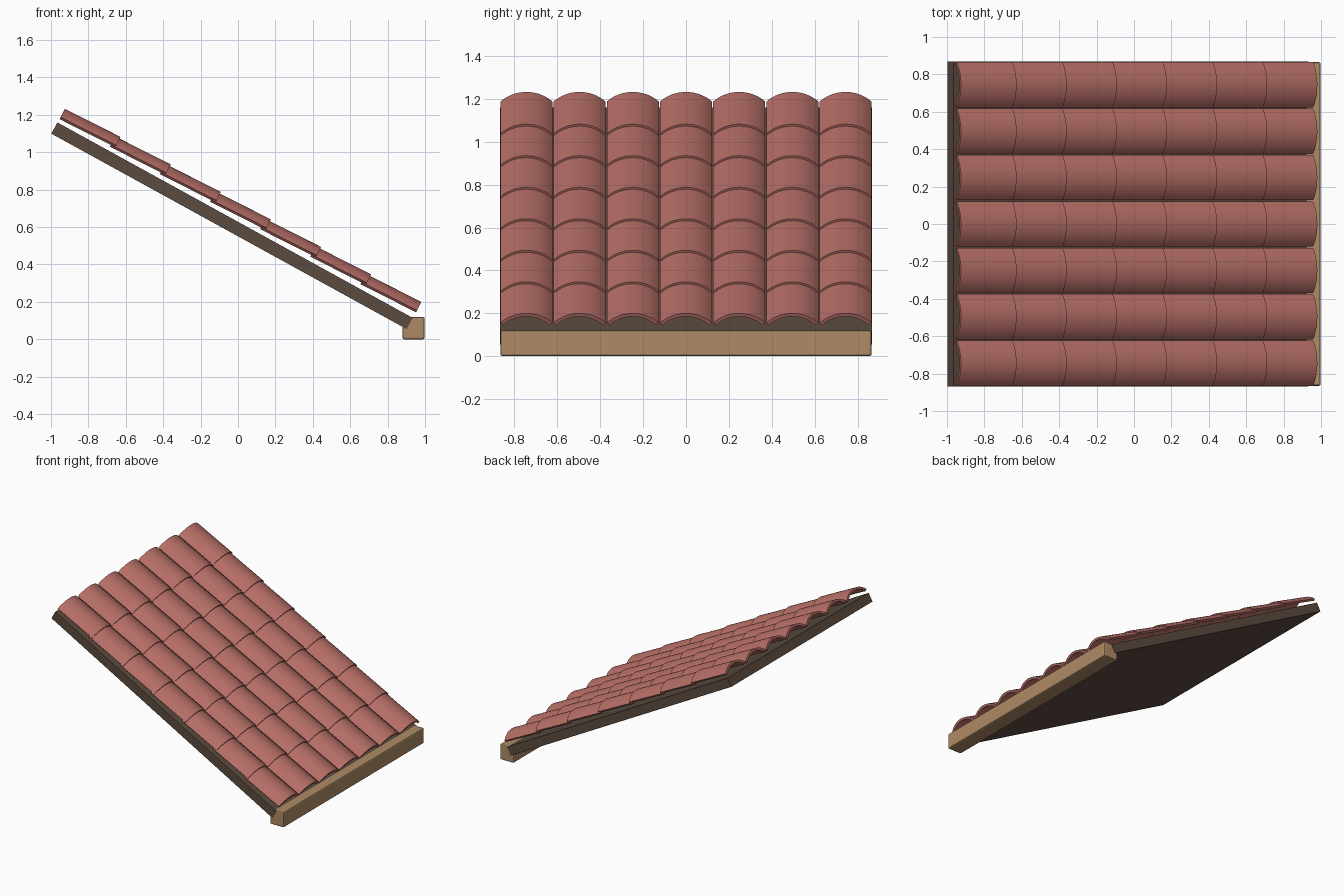
import bpy, bmesh, math
from mathutils import Matrix

cube = bpy.data.objects.get("Cube")
if cube:
    bpy.data.objects.remove(cube)


def material(name, rgb):
    m = bpy.data.materials.new(name)
    m.use_nodes = True
    m.diffuse_color = (*rgb, 1)
    m.node_tree.nodes["Principled BSDF"].inputs["Base Color"].default_value = (*rgb, 1)
    return m


clay = material("terracotta", (0.47, 0.158, 0.135))
timber = material("light timber", (0.42, 0.26, 0.13))
board = material("dark board", (0.105, 0.07, 0.05))


def add_object(name, mesh, location=(0, 0, 0), angle=0):
    ob = bpy.data.objects.new(name, mesh)
    bpy.context.collection.objects.link(ob)
    ob.location = location
    ob.rotation_euler.y = angle
    return ob


def box_mesh(name, size, mat):
    mesh = bpy.data.meshes.new(name)
    bm = bmesh.new()
    bmesh.ops.create_cube(bm, size=1, matrix=Matrix.Diagonal((*size, 1)))
    bm.to_mesh(mesh)
    bm.free()
    mesh.materials.append(mat)
    return mesh


def tile_mesh(length, half_width, rise, thickness, steps=16):
    """Curved tile: crest at z = 0, lower end at x = 0, running up to -length."""
    radius = (half_width ** 2 + rise ** 2) / (2 * rise)
    spread = math.asin(half_width / radius)
    angles = [spread * (2 * i / steps - 1) for i in range(steps + 1)]

    def arc(r, order):
        return [(r * math.sin(a), r * math.cos(a) - radius) for a in order]

    profile = arc(radius, angles) + arc(radius - thickness, angles[::-1])
    bm = bmesh.new()
    low, high = [[bm.verts.new((x, y, z)) for y, z in profile] for x in (0, -length)]
    count = len(profile)
    for i in range(count):
        j = (i + 1) % count
        bm.faces.new((low[i], low[j], high[j], high[i]))
    # Thin end faces, strip by strip between the two arcs
    for ring in (low, high):
        for i in range(steps):
            bm.faces.new((ring[i], ring[i + 1], ring[count - 2 - i], ring[count - 1 - i]))
    bmesh.ops.recalc_face_normals(bm, faces=bm.faces)
    mesh = bpy.data.meshes.new("roof_tile")
    bm.to_mesh(mesh)
    bm.free()
    mesh.materials.append(clay)
    return mesh


def smooth(ob):
    bpy.ops.object.select_all(action='DESELECT')
    ob.select_set(True)
    bpy.context.view_layer.objects.active = ob
    bpy.ops.object.shade_smooth_by_angle(angle=math.radians(30))


# Sloping roof board
add_object("roof_board", box_mesh("roof_board", (2.168, 1.736, 0.068), board),
           (-0.032, 0, 0.607), math.atan2(1.045, 1.9))

# Eaves beam with softened edges
beam = add_object("eaves_beam", box_mesh("eaves_beam", (0.118, 1.73, 0.12), timber),
                  (0.939, 0, 0.06))
bevel = beam.modifiers.new("soft_edges", 'BEVEL')
bevel.width = 0.01
bevel.segments = 2

# Overlapping tiles, each pitched a little flatter than the board
ROWS, COLUMNS, SPACING = 7, 7, 0.248
tile = tile_mesh(0.333, 0.121, 0.05, 0.017)
for row in range(ROWS):
    for col in range(COLUMNS):
        y = (col - (COLUMNS - 1) / 2) * SPACING
        ob = add_object(f"roof_tile_{row + 1}_{col + 1}", tile,
                        (0.98 - row * 0.268, y, 0.2 + row * 0.147), math.radians(26.8))
smooth(ob)
